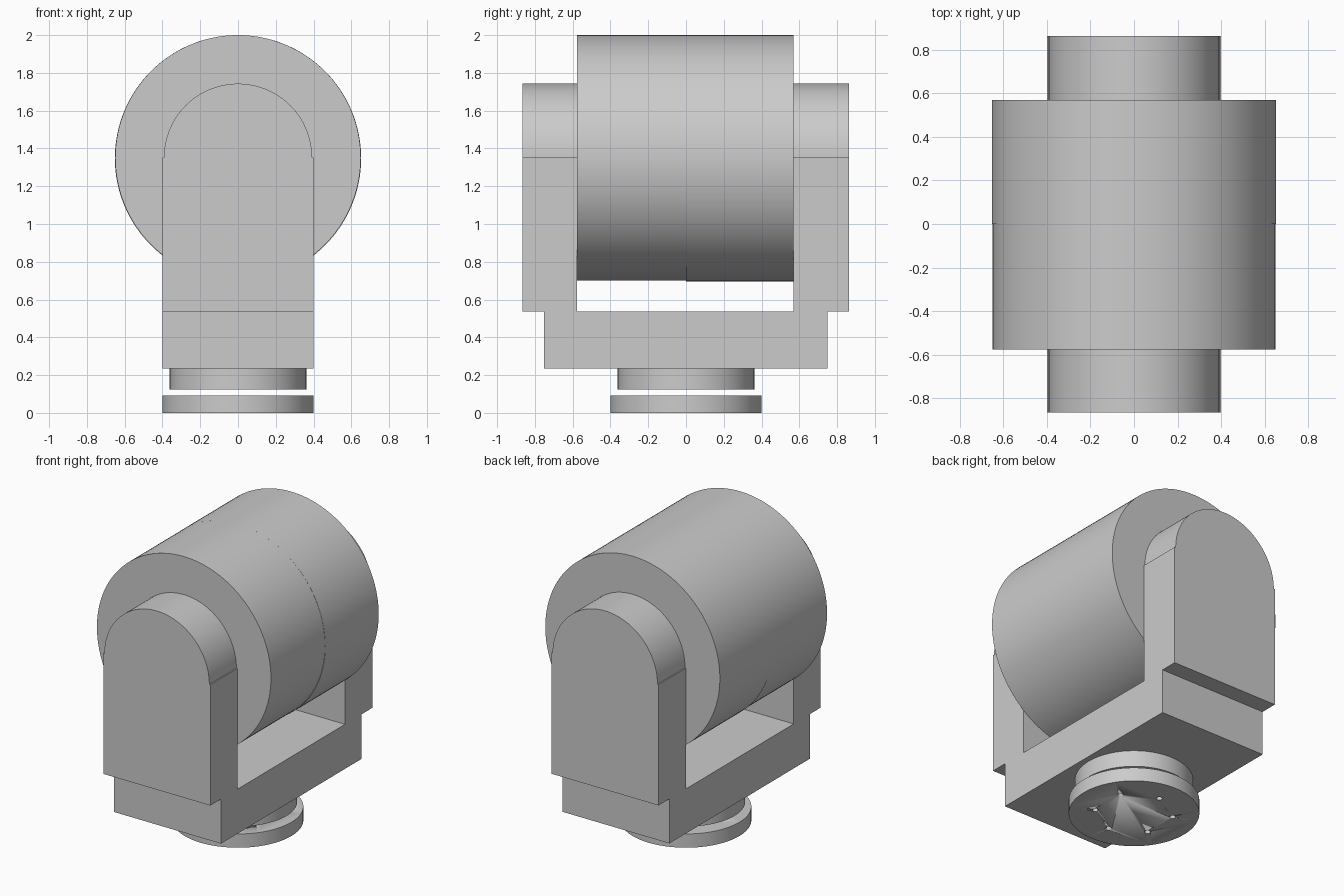
import bpy
import math
from mathutils import Vector

if "Cube" in bpy.data.objects:
    bpy.data.objects.remove(bpy.data.objects["Cube"], do_unlink=True)

grey = bpy.data.materials.new("light_grey")
grey.use_nodes = True
grey.diffuse_color = (0.6, 0.6, 0.6, 1)
grey.node_tree.nodes["Principled BSDF"].inputs["Base Color"].default_value = (0.6, 0.6, 0.6, 1)


def finish(name, smooth=False):
    obj = bpy.context.object
    obj.name = name
    obj.data.materials.append(grey)
    if smooth:
        bpy.ops.object.shade_smooth_by_angle(angle=math.radians(30))
    return obj


def box(name, low, high):
    low, high = Vector(low), Vector(high)
    bpy.ops.mesh.primitive_cube_add(size=1, location=(low + high) / 2)
    bpy.context.object.scale = high - low
    bpy.ops.object.transform_apply(location=False, rotation=False, scale=True)
    return finish(name)


def disc(name, radius, z0, z1, x=0, y=0, sides=96):
    bpy.ops.mesh.primitive_cylinder_add(vertices=sides, radius=radius, depth=z1 - z0,
                                        location=(x, y, (z0 + z1) / 2))
    return finish(name, True)


def drum(name, radius, y0, y1, z):
    bpy.ops.mesh.primitive_cylinder_add(vertices=128, radius=radius, depth=y1 - y0,
                                        location=(0, (y0 + y1) / 2, z),
                                        rotation=(math.pi / 2, 0, 0))
    return finish(name, True)


def cut(target, tool, operation="DIFFERENCE"):
    mod = target.modifiers.new("combine", "BOOLEAN")
    mod.object = tool
    mod.operation = operation
    mod.solver = "EXACT"
    bpy.context.view_layer.objects.active = target
    bpy.ops.object.modifier_apply(modifier=mod.name)
    bpy.data.objects.remove(tool, do_unlink=True)


# Mounting flange with a ring of six bolt holes
flange = disc("mounting_flange", 0.4, 0, 0.093)
for k in range(6):
    a = math.radians(30 + 60 * k)
    hole = disc("bolt_hole", 0.019, -0.1, 0.2, 0.24 * math.cos(a), 0.24 * math.sin(a), 24)
    cut(flange, hole)

# Swivel collar and yoke base
disc("swivel_collar", 0.362, 0.125, 0.235)
box("yoke_base", (-0.4, -0.752, 0.235), (0.4, 0.748, 0.536))

# Yoke arms: upright slab with a slightly narrower rounded head
for side, y0, y1 in (("front", -0.866, -0.577), ("back", 0.57, 0.864)):
    arm = box(side + "_arm", (-0.4, y0, 0.536), (0.4, y1, 1.352))
    cut(arm, drum("arm_head", 0.392, y0, y1, 1.351), "UNION")
    bpy.context.view_layer.objects.active = arm
    arm.select_set(True)
    bpy.ops.object.shade_smooth_by_angle(angle=math.radians(30))
    arm.select_set(False)

# Drum held between the arms, in two halves
drum("front_drum", 0.65, -0.577, 0, 1.35)
drum("back_drum", 0.652, 0, 0.57, 1.348)
